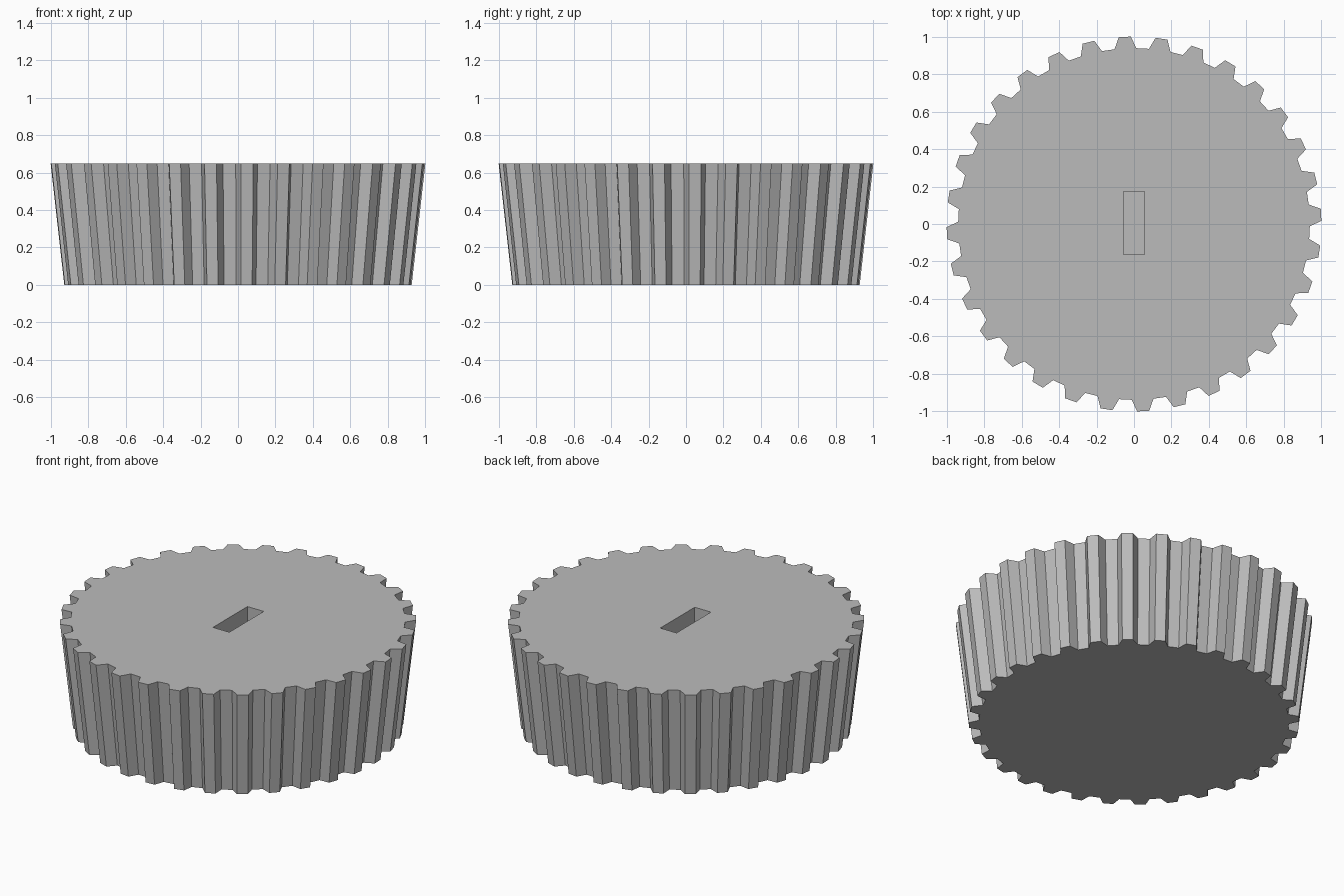
import bpy
import bmesh
from math import radians, cos, sin

TEETH = 32
HEIGHT = 0.65
BASE_SCALE = 0.927
PHASE = 2.81
# One tooth: angle from its centre in degrees, radius
TOOTH = [(-3.55, 0.94), (-1.85, 1.002), (1.85, 1.002), (3.55, 0.94)]

if "Cube" in bpy.data.objects:
    bpy.data.objects.remove(bpy.data.objects["Cube"], do_unlink=True)

# Plain grey plastic
grey = bpy.data.materials.new("grey")
grey.use_nodes = True
grey.diffuse_color = (0.5, 0.5, 0.5, 1)
grey.node_tree.nodes["Principled BSDF"].inputs["Base Color"].default_value = (0.5, 0.5, 0.5, 1)


def prism(name, outline, bottom, top, bottom_scale=1.0):
    """Closed solid from an outline, optionally tapered toward the bottom."""
    bm = bmesh.new()
    low = [bm.verts.new((x * bottom_scale, y * bottom_scale, bottom)) for x, y in outline]
    high = [bm.verts.new((x, y, top)) for x, y in outline]
    bm.faces.new(low[::-1])
    bm.faces.new(high)
    for i in range(len(outline)):
        j = (i + 1) % len(outline)
        bm.faces.new((low[i], low[j], high[j], high[i]))
    mesh = bpy.data.meshes.new(name)
    bm.to_mesh(mesh)
    bm.free()
    mesh.materials.append(grey)
    obj = bpy.data.objects.new(name, mesh)
    bpy.context.collection.objects.link(obj)
    return obj


# Tapered toothed body
outline = []
for i in range(TEETH):
    for offset, radius in TOOTH:
        a = radians(PHASE + offset + i * 360 / TEETH)
        outline.append((radius * cos(a), radius * sin(a)))
knob = prism("toothed_knob", outline, 0, HEIGHT, BASE_SCALE)

# Blind slot in the top face
slot = [(-0.057, -0.164), (0.055, -0.164), (0.055, 0.174), (-0.057, 0.174)]
cutter = prism("slot_cutter", slot, 0.25, HEIGHT + 0.1)
cutter.hide_render = True
cut = knob.modifiers.new("slot", "BOOLEAN")
cut.operation = "DIFFERENCE"
cut.solver = "EXACT"
cut.object = cutter
bpy.context.view_layer.objects.active = knob
bpy.ops.object.modifier_apply(modifier=cut.name)
bpy.data.objects.remove(cutter, do_unlink=True)
